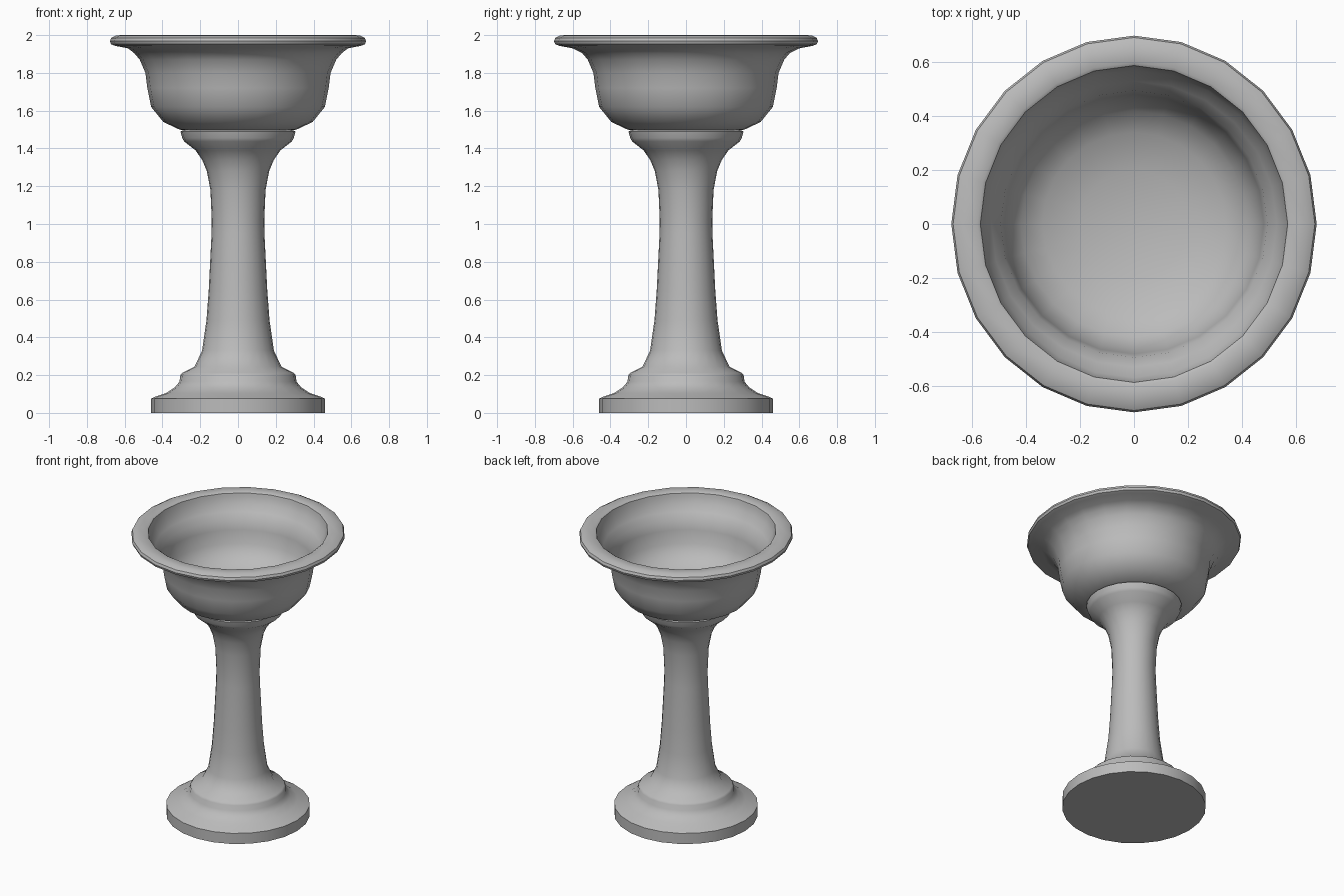
import bpy
import bmesh
import math

SIDES = 24

cube = bpy.data.objects.get("Cube")
if cube:
    bpy.data.objects.remove(cube, do_unlink=True)

# Plain stone material
stone = bpy.data.materials.new("grey stone")
stone.use_nodes = True
tone = (0.5, 0.5, 0.5, 1.0)
stone.diffuse_color = tone
stone.node_tree.nodes["Principled BSDF"].inputs["Base Color"].default_value = tone


def lathe(name, profile, squash=lambda r, z: 1.0):
    """Turn a list of (radius, height) points about the z axis."""
    bm = bmesh.new()
    rings = []
    for r, z in profile:
        if r == 0:
            rings.append([bm.verts.new((0, 0, z))])
            continue
        angles = [math.tau * i / SIDES for i in range(SIDES)]
        sx = squash(r, z)
        rings.append([bm.verts.new((sx * r * math.cos(a), r * math.sin(a), z))
                      for a in angles])
    for low, high in zip(rings, rings[1:]):
        for i in range(SIDES):
            j = (i + 1) % SIDES
            if len(low) == 1:
                bm.faces.new((low[0], high[j], high[i]))
            elif len(high) == 1:
                bm.faces.new((low[i], low[j], high[0]))
            else:
                bm.faces.new((low[i], low[j], high[j], high[i]))
    mesh = bpy.data.meshes.new(name)
    bm.to_mesh(mesh)
    bm.free()
    mesh.materials.append(stone)
    obj = bpy.data.objects.new(name, mesh)
    bpy.context.collection.objects.link(obj)
    bpy.ops.object.select_all(action='DESELECT')
    obj.select_set(True)
    bpy.context.view_layer.objects.active = obj
    bpy.ops.object.shade_smooth_by_angle(angle=math.radians(40))
    return obj


# Stepped foot, waisted column and collar
lathe("pedestal", [
    (0, 0), (0.46, 0), (0.46, 0.075), (0.44, 0.085), (0.38, 0.105),
    (0.335, 0.135), (0.31, 0.165), (0.305, 0.2), (0.295, 0.212),
    (0.23, 0.245), (0.19, 0.33), (0.167, 0.49), (0.155, 0.65),
    (0.14, 0.95), (0.139, 1.02), (0.146, 1.18), (0.165, 1.28),
    (0.19, 1.34), (0.225, 1.39), (0.285, 1.437), (0.295, 1.455),
    (0.305, 1.49), (0.28, 1.5)])

# Flared bowl with a rolled, slightly oval rim and hollow inside
lathe("bowl", [
    (0.28, 1.495), (0.31, 1.5), (0.395, 1.54), (0.46, 1.62), (0.48, 1.72),
    (0.49, 1.8), (0.52, 1.87), (0.55, 1.905), (0.6, 1.93), (0.67, 1.943),
    (0.693, 1.952), (0.699, 1.968), (0.692, 1.985), (0.665, 1.999),
    (0.6, 2.0), (0.588, 1.993), (0.584, 1.975), (0.57, 1.93),
    (0.53, 1.885), (0.495, 1.84), (0.482, 1.78), (0.465, 1.69),
    (0.42, 1.62), (0.34, 1.57), (0.2, 1.53), (0, 1.515)],
    squash=lambda r, z: 0.97 if r > 0.56 else 1.0)
